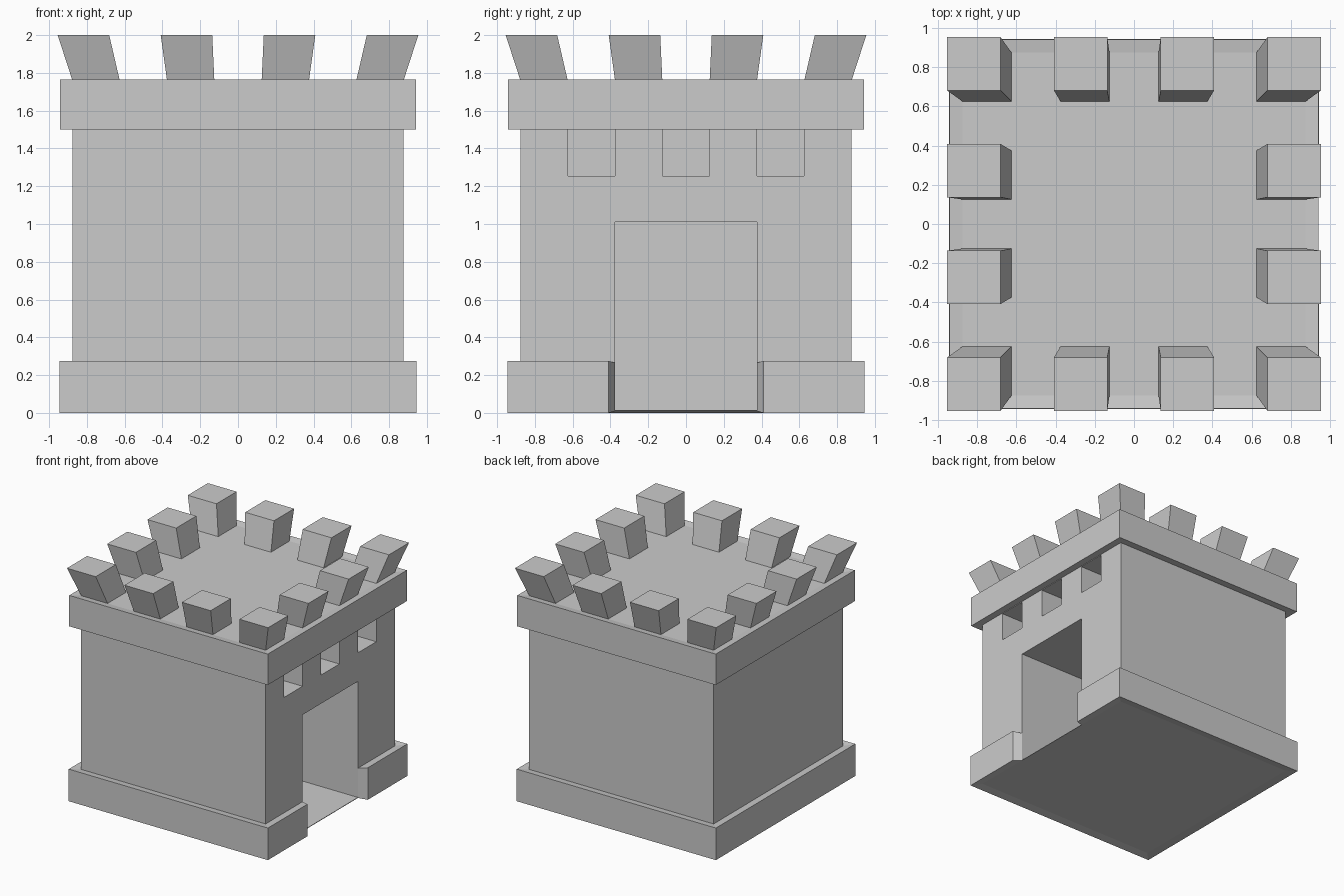
import bpy, bmesh

if "Cube" in bpy.data.objects:
    bpy.data.objects.remove(bpy.data.objects["Cube"])


def make_object(name, bm):
    bmesh.ops.recalc_face_normals(bm, faces=bm.faces)
    mesh = bpy.data.meshes.new(name)
    bm.to_mesh(mesh)
    bm.free()
    obj = bpy.data.objects.new(name, mesh)
    bpy.context.collection.objects.link(obj)
    return obj


def loft(name, rings):
    """Skin a stack of equal-length point rings and cap both ends."""
    bm = bmesh.new()
    loops = [[bm.verts.new(p) for p in ring] for ring in rings]
    n = len(loops[0])
    for a, b in zip(loops, loops[1:]):
        for i in range(n):
            j = (i + 1) % n
            bm.faces.new((a[i], a[j], b[j], b[i]))
    bm.faces.new(loops[0][::-1])
    bm.faces.new(loops[-1])
    return make_object(name, bm)


def rect(x0, x1, y0, y1, z):
    return [(x0, y0, z), (x1, y0, z), (x1, y1, z), (x0, y1, z)]


def prism(name, outline, z0, z1):
    return loft(name, [[(x, y, z) for x, y in outline] for z in (z0, z1)])


def cut(target, cutter):
    cutter.hide_render = True
    mod = target.modifiers.new("cut", "BOOLEAN")
    mod.operation = "DIFFERENCE"
    mod.solver = "EXACT"
    mod.object = cutter
    bpy.context.view_layer.objects.active = target
    bpy.ops.object.modifier_apply(modifier=mod.name)
    bpy.data.objects.remove(cutter)


# Tower: plinth, walls and overhanging parapet slab as one stepped profile
profile = [(.875, .01), (.945, 0), (.945, .275), (.875, .265),
           (.875, 1.505), (.942, 1.5), (.942, 1.765), (.875, 1.755)]
tower = loft("tower", [rect(-r, r, -r, r, z) for r, z in profile])

# Doorway on the right side, flaring out through the plinth
flare = [(.875, -.375), (1.0, -.4375), (1.0, .4375), (.875, .375)]
cut(tower, prism("door_cutter", [(-.125, -.375)] + flare + [(-.125, .375)], .015, 1.01))
cut(tower, prism("sill_cutter", flare, -.1, .1))

# Three square windows above the door
for y in (-.5, 0, .5):
    w = [p[:2] for p in rect(.625, .9, y - .125, y + .125, 0)]
    cut(tower, prism("window_cutter", w, 1.255, 1.5))

# Battlements: blocks around the rim that splay outward from the centre
SPLAY = 1.091
steps = (-.75, -.25, .25, .75)
for x in steps:
    for y in steps:
        if max(abs(x), abs(y)) < .7:
            continue
        foot = (x - .125, x + .125, y - .125, y + .125)
        loft("battlement", [rect(*foot, 1.755),
                            rect(*(v * SPLAY for v in foot), 2.0)])
